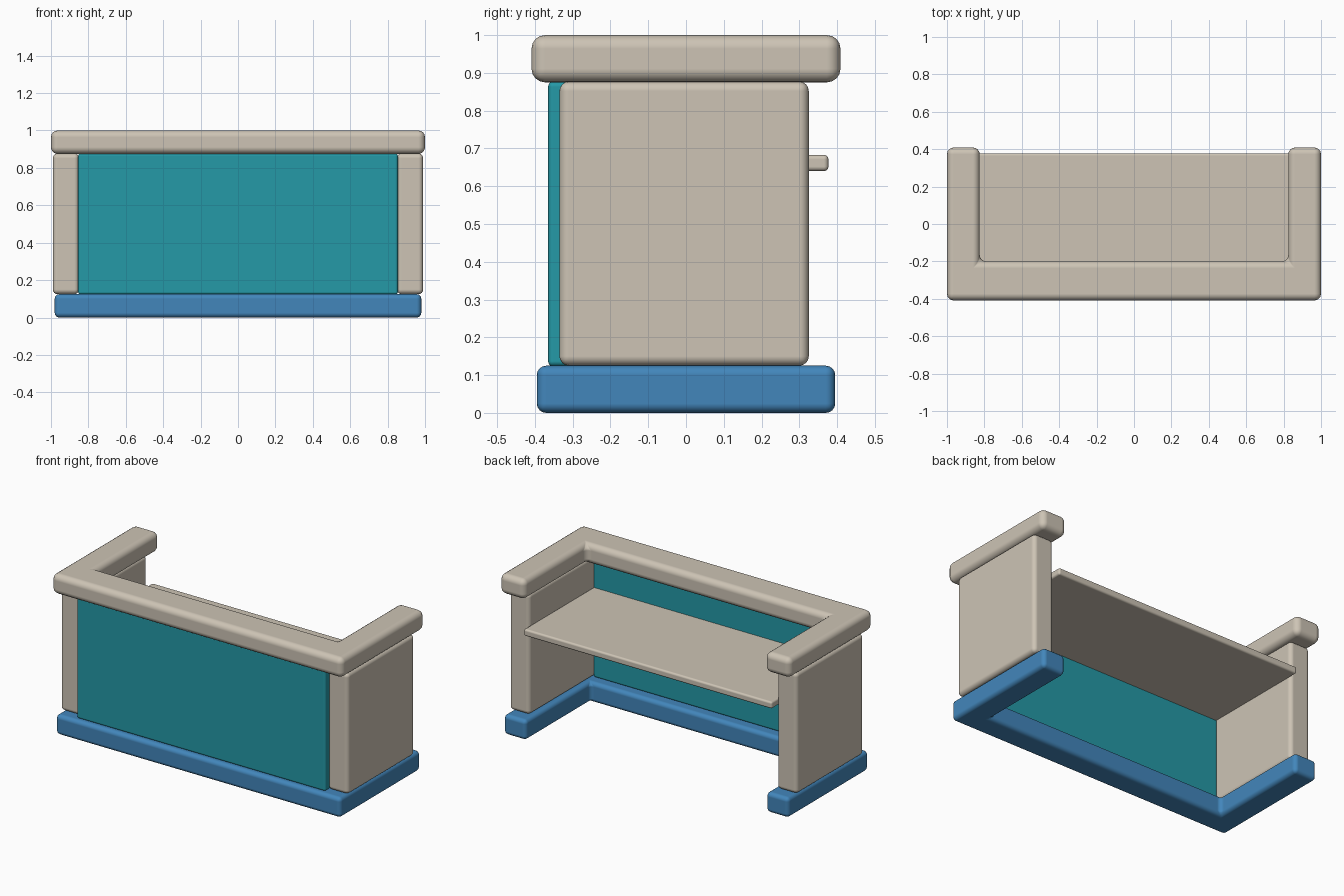
import bpy, bmesh
from mathutils import Vector

if "Cube" in bpy.data.objects:
    bpy.data.objects.remove(bpy.data.objects["Cube"])


def material(name, rgb):
    m = bpy.data.materials.new(name)
    m.diffuse_color = (*rgb, 1.0)
    m.use_nodes = True
    m.node_tree.nodes["Principled BSDF"].inputs["Base Color"].default_value = m.diffuse_color
    return m


BEIGE = material("warm beige", (0.61, 0.55, 0.46))
TEAL = material("teal", (0.018, 0.32, 0.385))
BLUE = material("blue", (0.055, 0.24, 0.50))


def extruded(name, outline, z0, z1, mat, radius):
    """Extrude a plan outline from z0 to z1 and round its edges."""
    bm = bmesh.new()
    face = bm.faces.new([bm.verts.new((x, y, z0)) for x, y in outline])
    top = bmesh.ops.extrude_face_region(bm, geom=[face])["geom"]
    bmesh.ops.translate(bm, vec=Vector((0, 0, z1 - z0)),
                        verts=[v for v in top if isinstance(v, bmesh.types.BMVert)])
    bmesh.ops.recalc_face_normals(bm, faces=bm.faces)
    mesh = bpy.data.meshes.new(name)
    bm.to_mesh(mesh)
    bm.free()
    mesh.materials.append(mat)
    for p in mesh.polygons:
        p.use_smooth = True
    ob = bpy.data.objects.new(name, mesh)
    bpy.context.collection.objects.link(ob)
    bev = ob.modifiers.new("rounded edges", "BEVEL")
    bev.width = radius
    bev.segments = 4
    bev.limit_method = "ANGLE"
    bev.harden_normals = True
    return ob


def box(name, x0, x1, y0, y1, z0, z1, mat, radius):
    return extruded(name, [(x0, y0), (x1, y0), (x1, y1), (x0, y1)], z0, z1, mat, radius)


def u_shape(name, hx, hy, inner_x, inner_y, z0, z1, mat, radius):
    """U plan: front bar along -y with two arms reaching back."""
    outline = [(-hx, -hy), (hx, -hy), (hx, hy), (inner_x, hy),
               (inner_x, inner_y), (-inner_x, inner_y), (-inner_x, hy), (-hx, hy)]
    return extruded(name, outline, z0, z1, mat, radius)


# Plinth and counter top
u_shape("base_plinth", 0.98, 0.395, 0.825, -0.24, 0.0, 0.125, BLUE, 0.025)
u_shape("counter_top", 1.0, 0.409, 0.825, -0.20, 0.875, 1.0, BEIGE, 0.036)

# Side walls
for side, s in (("left", -1), ("right", 1)):
    xs = sorted((s * 0.85, s * 0.99))
    box(side + "_wall", xs[0], xs[1], -0.335, 0.325, 0.125, 0.877, BEIGE, 0.025)

# Front panel, slightly proud of the walls
box("front_panel", -0.855, 0.855, -0.365, -0.305, 0.123, 0.877, TEAL, 0.014)

# Inner work shelf, overhanging at the back
box("work_shelf", -0.853, 0.853, -0.315, 0.377, 0.64, 0.683, BEIGE, 0.012)
